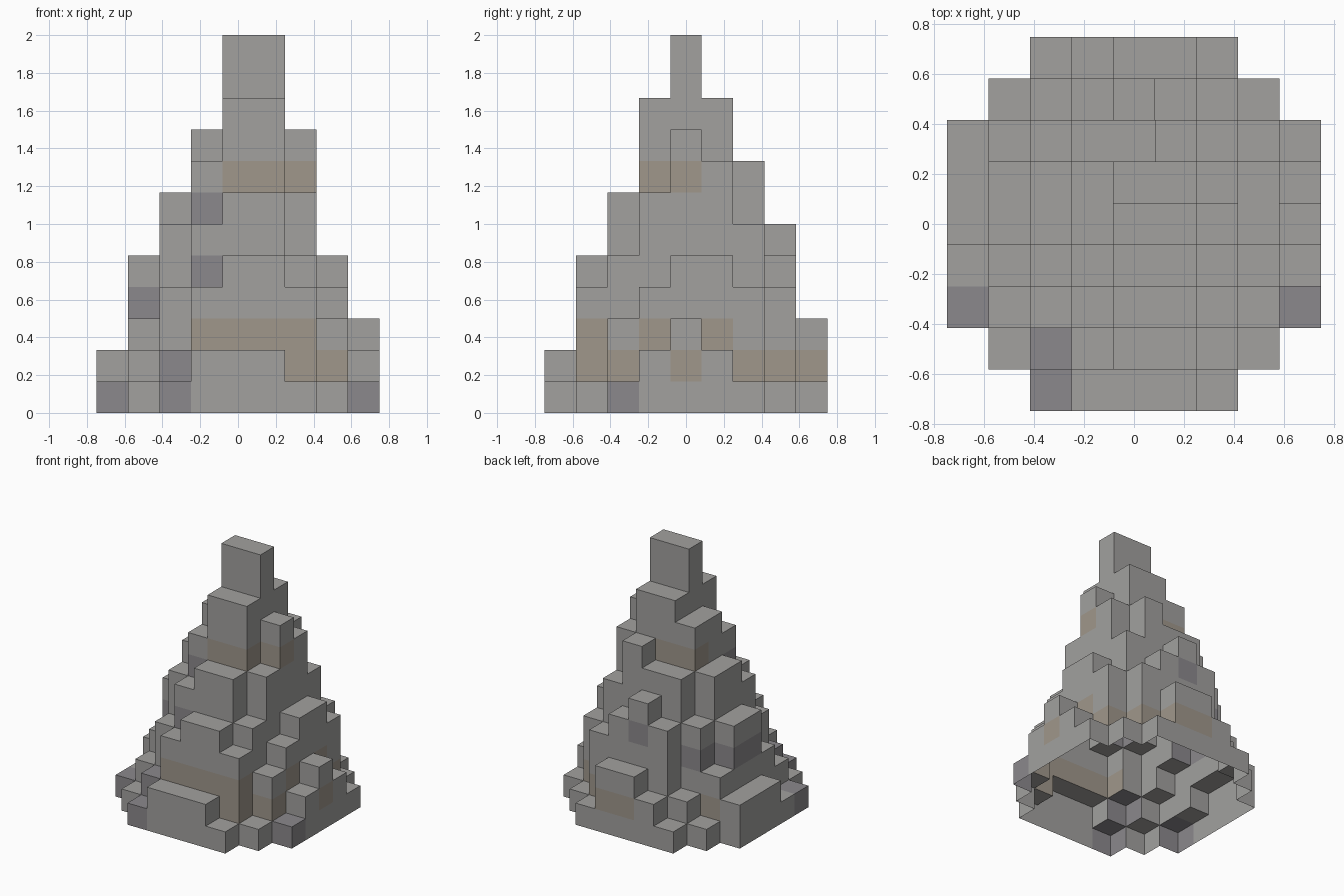
import bpy, bmesh

if "Cube" in bpy.data.objects:
    bpy.data.objects.remove(bpy.data.objects["Cube"])

CELL = 1 / 6   # block edge length
N = 9          # blocks per side

# Column heights in blocks (hex digits); first row is the front, x runs left to right
HEIGHTS = [
    "001222100",
    "012455410",
    "124677531",
    "1368aa742",
    "2579cc953",
    "2579aa852",
    "235778641",
    "012565410",
    "001233100",
]

# Tinted blocks as column,row,level
TAN = "312 412 512 612 611 721 437 537 647 732 841 752 761 671 481 581 357 457 161".split()
SLATE = "324 143 153 474 263 211 336 200 020 820".split()


def material(name, rgb):
    m = bpy.data.materials.new(name)
    m.diffuse_color = (*rgb, 1)
    m.use_nodes = True
    m.node_tree.nodes["Principled BSDF"].inputs["Base Color"].default_value = m.diffuse_color
    return m


def height(x, y):
    return int(HEIGHTS[y][x], 16) if 0 <= x < N and 0 <= y < N else 0


def tint(x, y, z):
    key = f"{x}{y}{z:x}"
    return 1 if key in TAN else 2 if key in SLATE else 0


bm = bmesh.new()


def quad(corners, mat):
    f = bm.faces.new([bm.verts.new(((x - N / 2) * CELL, (y - N / 2) * CELL, z * CELL))
                      for x, y, z in corners])
    f.material_index = mat


# Outer walls (right, back, left, front): neighbour offset and base edge
SIDES = [((1, 0), (1, 0), (1, 1)), ((0, 1), (1, 1), (0, 1)),
         ((-1, 0), (0, 1), (0, 0)), ((0, -1), (0, 0), (1, 0))]

for y in range(N):
    for x in range(N):
        h = height(x, y)
        if not h:
            continue
        # step top
        quad([(x, y, h), (x + 1, y, h), (x + 1, y + 1, h), (x, y + 1, h)],
             tint(x, y, h - 1))
        # exposed wall blocks; the underside stays open
        for (dx, dy), a, b in SIDES:
            for z in range(height(x + dx, y + dy), h):
                p, q = (x + a[0], y + a[1]), (x + b[0], y + b[1])
                quad([(*p, z), (*q, z), (*q, z + 1), (*p, z + 1)], tint(x, y, z))

bmesh.ops.remove_doubles(bm, verts=bm.verts, dist=1e-4)

# Stepped hollow rock spire
mesh = bpy.data.meshes.new("stepped_rock_spire")
bm.to_mesh(mesh)
bm.free()
mesh.materials.append(material("stone", (0.36, 0.355, 0.345)))
mesh.materials.append(material("tan_stone", (0.35, 0.31, 0.26)))
mesh.materials.append(material("dark_stone", (0.26, 0.25, 0.265)))
spire = bpy.data.objects.new("stepped_rock_spire", mesh)
bpy.context.collection.objects.link(spire)
